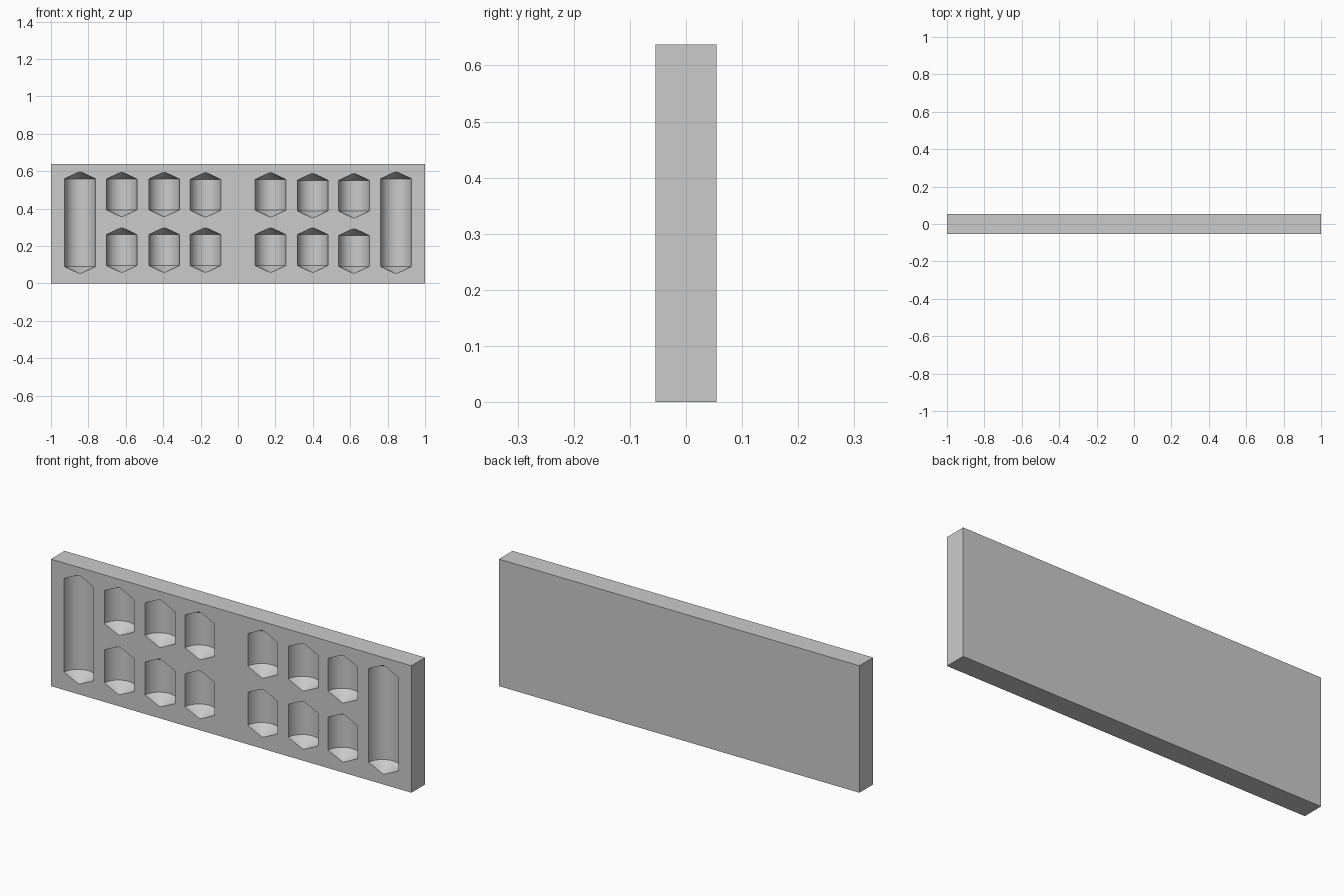
import bpy, bmesh, math
from mathutils import Vector

if "Cube" in bpy.data.objects:
    bpy.data.objects.remove(bpy.data.objects["Cube"])

W, D, H = 2.0, 0.108, 0.637
AXIS_Y = -D / 2 - 0.007      # groove axes lie just in front of the face
R, TIP, SIDES = 0.0825, 0.040, 48


def to_object(name, bm):
    bmesh.ops.recalc_face_normals(bm, faces=bm.faces)
    mesh = bpy.data.meshes.new(name)
    bm.to_mesh(mesh)
    bm.free()
    obj = bpy.data.objects.new(name, mesh)
    bpy.context.collection.objects.link(obj)
    return obj


def add_groove(bm, x, z0, z1):
    """Upright cylinder with a conical point at each end; z0, z1 are the visible tips."""
    extra = TIP * (AXIS_Y + D / 2) / -R
    z0, z1 = z0 - extra, z1 + extra
    rings = []
    for z in (z0 + TIP, z1 - TIP):
        rings.append([bm.verts.new((x + R * math.cos(a), AXIS_Y + R * math.sin(a), z))
                      for a in (2 * math.pi * i / SIDES for i in range(SIDES))])
    low = bm.verts.new(Vector((x, AXIS_Y, z0)))
    high = bm.verts.new(Vector((x, AXIS_Y, z1)))
    for i in range(SIDES):
        j = (i + 1) % SIDES
        a, b = rings
        bm.faces.new((a[i], a[j], b[j], b[i]))
        bm.faces.new((low, a[j], a[i]))
        bm.faces.new((high, b[i], b[j]))


# Slab
bm = bmesh.new()
bmesh.ops.create_cube(bm, size=1)
for v in bm.verts:
    v.co = Vector((v.co.x * W, v.co.y * D, (v.co.z + 0.5) * H))
slab = to_object("grooved_panel", bm)

# Grooves: two long outer ones, and two rows of short ones
bm = bmesh.new()
for x in (-0.845, 0.845):
    add_groove(bm, x, 0.053, 0.596)
for x, top_shift, low_shift in ((-0.622, 0, 0), (-0.395, 0, 0), (-0.174, -0.002, 0),
                                (0.174, -0.002, 0), (0.399, -0.006, 0), (0.62, -0.007, -0.005)):
    add_groove(bm, x, 0.357 + top_shift, 0.594 + top_shift)
    add_groove(bm, x, 0.059 + low_shift, 0.297 + low_shift)
cutter = to_object("groove_cutter", bm)
cutter.hide_render = True

# Cut the grooves out of the front face
mod = slab.modifiers.new("grooves", 'BOOLEAN')
mod.operation = 'DIFFERENCE'
mod.solver = 'EXACT'
mod.object = cutter
bpy.context.view_layer.objects.active = slab
slab.select_set(True)
bpy.ops.object.modifier_apply(modifier=mod.name)
bpy.data.objects.remove(cutter, do_unlink=True)
bpy.ops.object.shade_smooth_by_angle(angle=math.radians(20))
